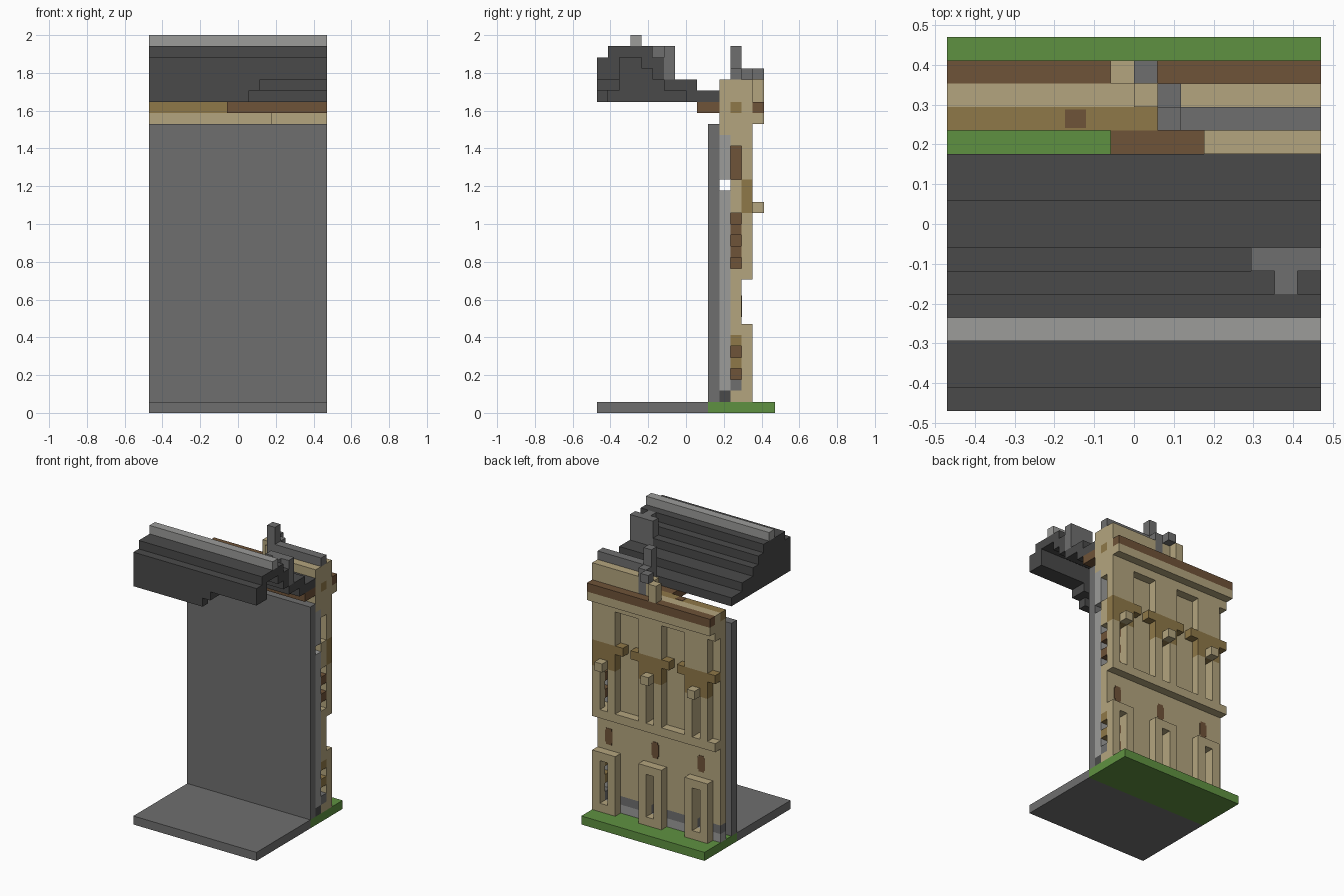
import bpy, bmesh, math
from mathutils import Vector

cube = bpy.data.objects.get("Cube")
if cube:
    bpy.data.objects.remove(cube, do_unlink=True)

U = 1 / 17                      # block size
COLOURS = {
    "charcoal": "4a4a4a", "grey": "6f6f6f", "pale_grey": "9c9c9a",
    "sand": "b4a57e", "ochre": "8f7848", "brown": "6f5338", "green": "5f9141",
}
NAMES = list(COLOURS)


def linear(hexa):
    vals = [int(hexa[n:n + 2], 16) / 255 for n in (0, 2, 4)]
    return [((v + 0.055) / 1.055) ** 2.4 for v in vals] + [1.0]


MATS = []
for name, hexa in COLOURS.items():
    m = bpy.data.materials.new(name)
    m.use_nodes = True
    col = linear(hexa)
    m.diffuse_color = col
    bsdf = m.node_tree.nodes["Principled BSDF"]
    bsdf.inputs["Base Color"].default_value = col
    bsdf.inputs["Roughness"].default_value = 0.9
    MATS.append(m)

grid = {}


def fill(part, colour, xs, ys, zs):
    """Fill an inclusive block range; colour None carves it away."""
    for i in range(xs[0], xs[1] + 1):
        for j in range(ys[0], ys[1] + 1):
            for k in range(zs[0], zs[1] + 1):
                if colour is None:
                    grid.pop((i, j, k), None)
                else:
                    grid[i, j, k] = (part, colour)


ALL = (0, 15)
WINDOWS = (2, 8, 14)

# Ground and rear wall
fill("floor", "grey", ALL, (0, 9), (0, 0))
fill("lawn", "green", ALL, (10, 15), (0, 0))
fill("inner_wall", "grey", ALL, (10, 10), (1, 25))

# Pale post between the walls, at one end
fill("end_post", "pale_grey", (15, 15), (11, 11), (2, 24))
fill("end_post", "charcoal", (15, 15), (11, 11), (1, 1))
fill("end_post", None, (15, 15), (11, 11), (20, 20))

# Facade with plinth
fill("facade", "sand", ALL, (12, 12), (1, 26))
fill("facade", "pale_grey", (0, 14), (12, 12), (1, 1))
fill("facade", "grey", ALL, (12, 12), (2, 2))
fill("upper_wall", "sand", ALL, (13, 13), (25, 26))
fill("sill_band", "sand", ALL, (13, 13), (12, 12))

# Window bays
for c in WINDOWS:
    sides = (c - 1, c + 1)
    fill("lower_frame", "sand", sides, (13, 13), (1, 7))
    fill("upper_frame", "sand", sides, (13, 13), (13, 24))
    fill("lintel", "ochre", sides, (13, 13), (18, 19))
    fill("lintel", "ochre", (max(0, c - 2), min(15, c + 2)), (13, 13), (20, 20))
    fill("keystone", "sand", (c, c), (14, 14), (18, 18))
    for z in ((2, 6), (13, 17)):
        fill("facade", None, (c, c), (12, 13), z)

# Toothed brickwork on the open end
fill("end_bricks", "ochre", (15, 15), (12, 12), (4, 6))
for z in ((3, 3), (5, 5), (13, 13), (15, 15), (17, 17), (21, 23)):
    fill("end_bricks", None, (15, 15), (12, 12), z)
    depth = 14 if z[0] > 20 else 13
    fill("end_bricks", "brown", (depth, depth), (12, 12), z)
for k in (14, 16):
    fill("end_bricks", "brown", (15, 15), (12, 12), (k, k))

# Cornice
fill("cornice", "sand", ALL, (14, 14), (26, 26))
fill("cornice", "brown", ALL, (14, 14), (27, 27))
fill("cornice", "sand", ALL, (13, 13), (27, 27))
fill("cornice", "ochre", ALL, (12, 12), (27, 27))

# Broken attic wall, beam and finial
fill("attic_floor", "brown", (7, 15), (9, 10), (27, 27))
fill("attic_floor", "brown", (7, 10), (11, 11), (27, 27))
fill("attic_wall", "sand", (11, 15), (11, 11), (26, 29))
fill("attic_wall", "sand", (15, 15), (11, 11), (25, 25))
fill("parapet", "sand", (10, 15), (12, 13), (28, 29))
fill("parapet", "sand", (7, 7), (14, 14), (28, 29))
fill("parapet", "sand", (8, 8), (13, 13), (28, 29))
fill("beam", "grey", (9, 15), (12, 12), (30, 30))
fill("beam", "grey", (9, 9), (13, 13), (28, 30))
fill("beam", "grey", (8, 8), (14, 14), (30, 30))
fill("finial", "grey", (9, 9), (12, 12), (28, 32))

# Stepped hollow roof: (course, front start, front end, back start, back end)
for k, a, b, c, d in ((28, 0, 0, 8, 10), (29, 0, 1, 6, 8), (30, 0, 1, 5, 6),
                      (31, 0, 1, 4, 5), (32, 1, 2, 3, 4)):
    fill("roof", "charcoal", ALL, (a, b), (k, k))
    fill("roof", "charcoal", ALL, (c, d), (k, k))
    fill("roof", "charcoal", (0, 0), (a, d), (k, k))       # gable
fill("roof", None, (9, 15), (0, 1), (28, 28))
fill("roof", None, (10, 15), (0, 1), (29, 29))
fill("ridge", "pale_grey", ALL, (3, 3), (33, 33))

# Broken chimney
fill("chimney", "grey", (13, 15), (6, 6), (30, 32))
fill("chimney", "grey", (14, 14), (5, 5), (32, 32))


def corner(p):
    return Vector(((p[0] - 8) * U, (p[1] - 8) * U, p[2] * U))


def build(part):
    """Skin the exposed block faces of one part and merge flat areas."""
    bm = bmesh.new()
    cache = {}

    def vert(p):
        if p not in cache:
            cache[p] = bm.verts.new(corner(p))
        return cache[p]

    for cell, (owner, colour) in grid.items():
        if owner != part:
            continue
        for axis in range(3):
            u, v = (axis + 1) % 3, (axis + 2) % 3
            for side in (0, 1):
                nb = list(cell)
                nb[axis] += 1 if side else -1
                if tuple(nb) in grid:
                    continue
                loop = []
                for du, dv in ((0, 0), (1, 0), (1, 1), (0, 1)):
                    p = list(cell)
                    p[axis] += side
                    p[u] += du
                    p[v] += dv
                    loop.append(vert(tuple(p)))
                face = bm.faces.new(loop if side else loop[::-1])
                face.material_index = NAMES.index(colour)
    bmesh.ops.dissolve_limit(bm, angle_limit=math.radians(1), verts=bm.verts[:],
                             edges=bm.edges[:], delimit={'MATERIAL'})
    finish(part, bm)


def finish(name, bm):
    mesh = bpy.data.meshes.new(name)
    bm.to_mesh(mesh)
    bm.free()
    for m in MATS:
        mesh.materials.append(m)
    bpy.context.collection.objects.link(bpy.data.objects.new(name, mesh))


for part in dict.fromkeys(owner for owner, _ in grid.values()):
    build(part)


def plate(name, centre, size):
    """Thin brown painted patch."""
    bm = bmesh.new()
    bmesh.ops.create_cube(bm, size=1)
    for v in bm.verts:
        v.co = corner(centre) + Vector([a * b * U for a, b in zip(v.co, size)])
    for f in bm.faces:
        f.material_index = NAMES.index("brown")
    finish(name, bm)


# Brown plaques between the floors, and a patch on the cornice
for c in WINDOWS:
    plate("plaque", (c + 0.5, 13, 9.6), (0.7, 0.1, 1.9))
    plate("plaque_middle", (c + 0.5, 13, 9.6), (0.95, 0.08, 1.4))
plate("cornice_patch", (5.5, 12.5, 28), (0.9, 0.8, 0.08))
